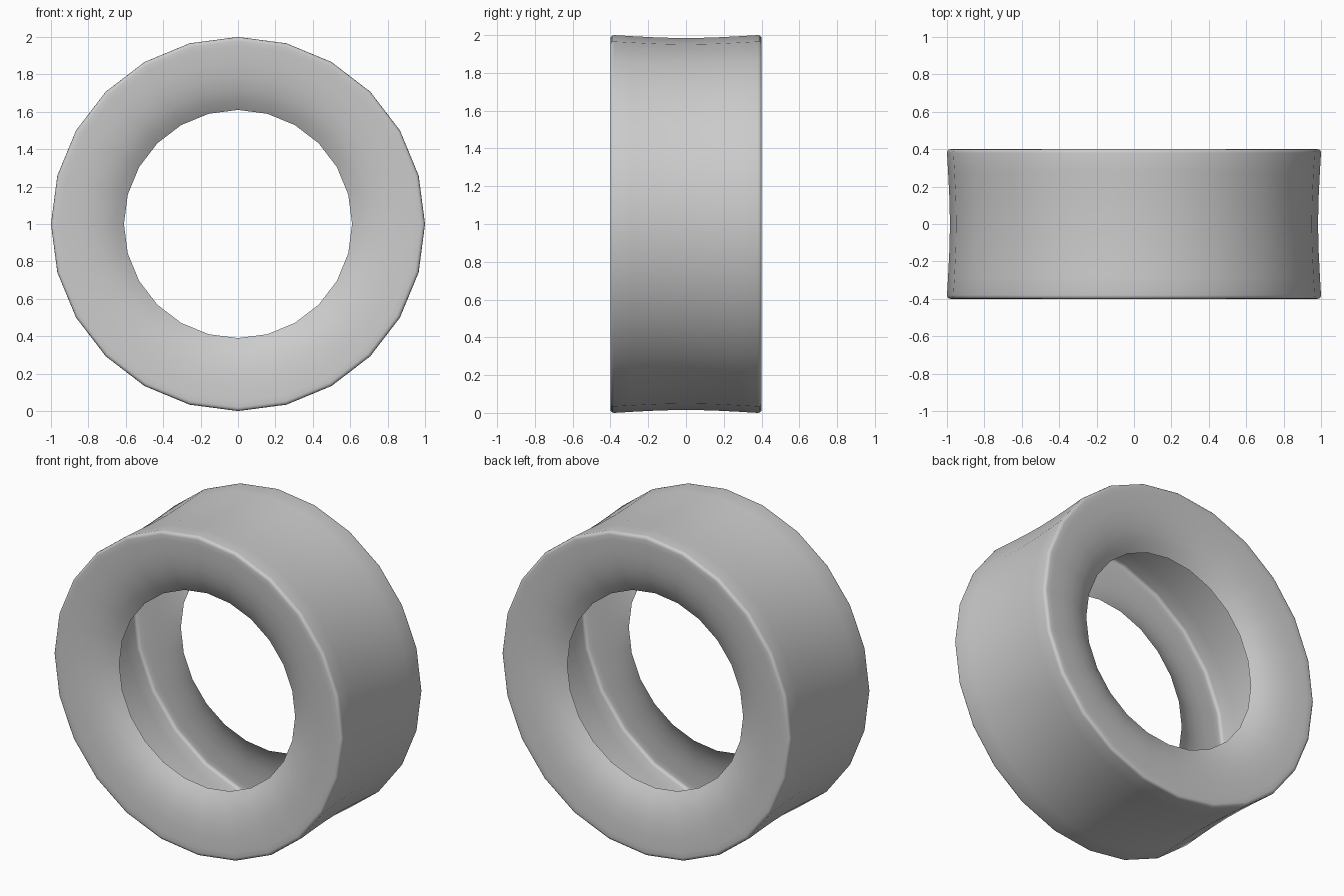
import bpy
import bmesh
from math import pi
from mathutils import Vector

SEGMENTS = 24

cube = bpy.data.objects.get("Cube")
if cube:
    bpy.data.objects.remove(cube, do_unlink=True)

# One plain grey for the whole ring
grey = bpy.data.materials.new("plain grey")
grey.use_nodes = True
colour = (0.6, 0.6, 0.6, 1)
grey.diffuse_color = colour
grey.node_tree.nodes["Principled BSDF"].inputs["Base Color"].default_value = colour

# Half of the open cross-section as (radius, y): lip, cupped side wall, rounded rim, hollow tread
half = [(0.61, -0.305), (0.66, -0.338), (0.72, -0.364), (0.79, -0.383),
        (0.87, -0.394), (0.95, -0.399), (0.98, -0.4),
        (0.991, -0.398), (0.998, -0.391), (1.0, -0.38),
        (0.994, -0.28), (0.987, -0.14)]
profile = half + [(0.984, 0)] + [(r, -y) for r, y in reversed(half)]

# Turn the cross-section round the y axis
bm = bmesh.new()
verts = [bm.verts.new((0, y, r)) for r, y in profile]
edges = [bm.edges.new(pair) for pair in zip(verts, verts[1:])]
bmesh.ops.spin(bm, geom=verts + edges, cent=Vector(), axis=(0, 1, 0),
               angle=2 * pi, steps=SEGMENTS)
bmesh.ops.remove_doubles(bm, verts=bm.verts, dist=0.0005)
bmesh.ops.recalc_face_normals(bm, faces=bm.faces)

# Tread faces must point away from the axis
tread = max(bm.faces, key=lambda f: f.calc_center_median().z)
if tread.normal.z < 0:
    bmesh.ops.reverse_faces(bm, faces=bm.faces)
for face in bm.faces:
    face.smooth = True

mesh = bpy.data.meshes.new("hollow_ring")
bm.to_mesh(mesh)
bm.free()
mesh.materials.append(grey)
ring = bpy.data.objects.new("hollow_ring", mesh)
ring.location.z = 1
bpy.context.collection.objects.link(ring)
